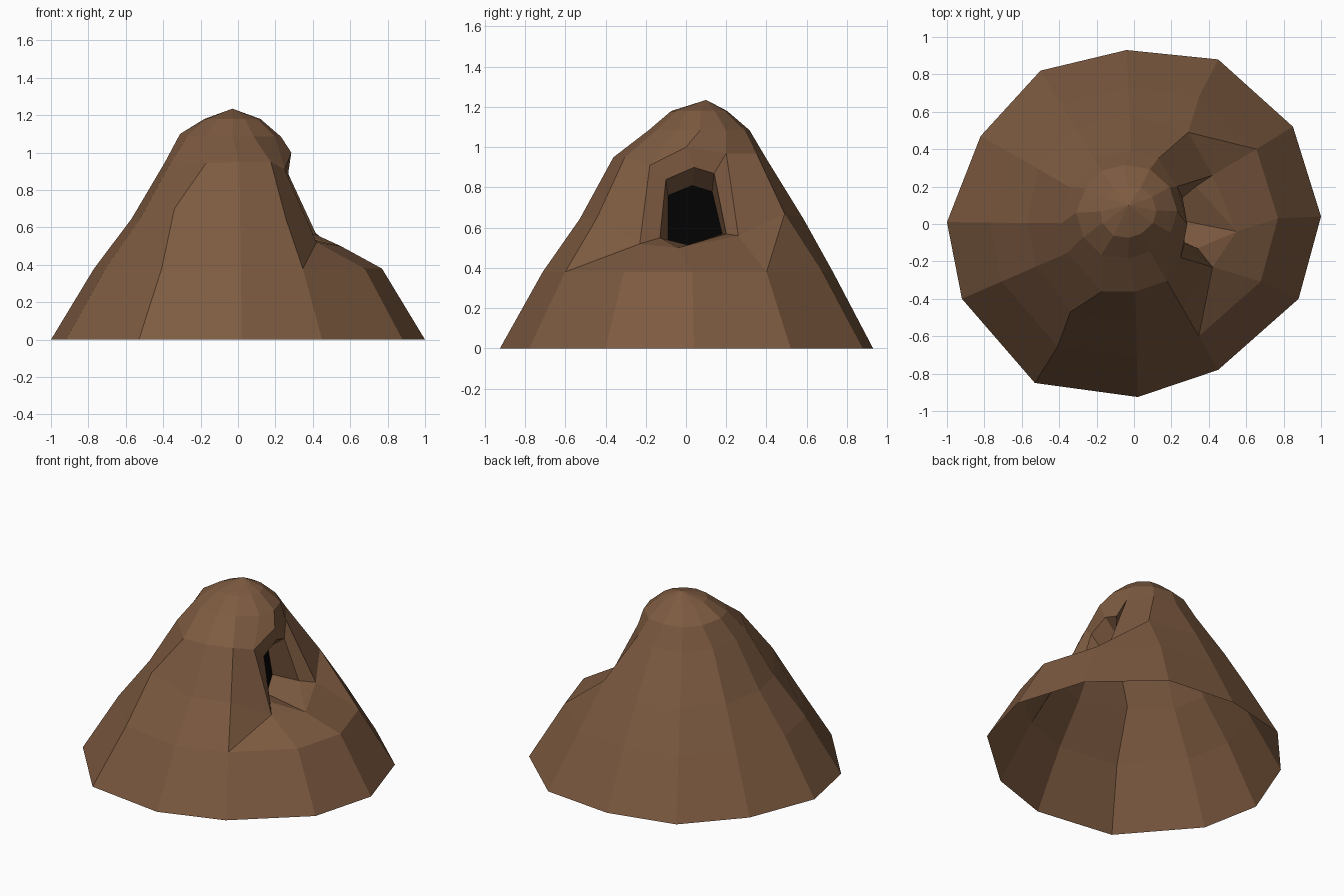
import bpy, bmesh

if "Cube" in bpy.data.objects:
    bpy.data.objects.remove(bpy.data.objects["Cube"])


def material(name, rgb):
    m = bpy.data.materials.new(name)
    m.diffuse_color = (*rgb, 1)
    m.use_nodes = True
    m.node_tree.nodes["Principled BSDF"].inputs["Base Color"].default_value = m.diffuse_color
    return m


def finish(bm, name, mat):
    me = bpy.data.meshes.new(name)
    bm.to_mesh(me)
    bm.free()
    me.materials.append(mat)
    ob = bpy.data.objects.new(name, me)
    bpy.context.collection.objects.link(ob)
    return ob


earth = material("earth", (0.205, 0.103, 0.052))
dark = material("dark", (0.001, 0.001, 0.001))

# Irregular twelve-sided footprint, counter-clockwise from +x
base = [(1, .04), (.85, .52), (.45, .88), (-.04, .93), (-.5, .82), (-.82, .47),
        (-1, .01), (-.92, -.4), (-.53, -.85), (.02, -.925), (.45, -.78), (.88, -.4)]
# Each level: scale, centre x, centre y, height
levels = [(1, 0, 0, 0), (.77, 0, 0, .38), (.57, 0, 0, .645),
          (.39, 0, 0, .95), (.265, -.035, .06, 1.085), (.15, -.03, .065, 1.18)]
bm = bmesh.new()
r = [[bm.verts.new((cx + s * x, cy + s * y, z)) for x, y in base]
     for s, cx, cy, z in levels]
peak = bm.verts.new((-.03, .1, 1.235))

# Fuller back slope and hand-placed irregular corners
for k, f in ((1, 1.02), (2, 1.1), (3, 1.09), (4, 1.03)):
    for i in (3, 4, 5):
        r[k][i].co.x *= f
        r[k][i].co.y *= f
for k, i, p in [(2, 8, (-.34, -.47, .70)), (3, 8, (-.17, -.36, .945)),
                (2, 2, (.29, .49, .67)), (3, 2, (.13, .35, .97)),
                (4, 7, (-.27, -.07, 1.09)), (4, 6, (-.31, .06, 1.1))]:
    r[k][i].co = p


def face(*vs):
    bm.faces.new(vs)


# Mound shell, leaving the den side open between columns 10 and 2
for k in range(5):
    for i in range(12):
        if k in (1, 2, 3) and i in (10, 11, 0, 1):
            continue
        j = (i + 1) % 12
        face(r[k][i], r[k][j], r[k + 1][j], r[k + 1][i])
for i in range(12):
    face(r[5][i], r[5][(i + 1) % 12], peak)

# Recessed porch: outer arch, inner doorway arch, throat
V = bm.verts.new
outer = [V(p) for p in [(.42, -.23, .52), (.25, -.18, .91), (.285, 0, 1.0),
                        (.23, .2, .97), (.42, .26, .56)]]
inner = [V(p) for p in [(.34, -.13, .55), (.27, -.1, .84), (.27, .04, .9),
                        (.26, .14, .87), (.33, .2, .57)]]
throat_pts = [(.25, -.09, .54), (.2, -.09, .76), (.17, .03, .81),
              (.14, .13, .78), (.14, .18, .57), (.2, .03, .51)]
throat = [V(p) for p in throat_pts]
sill = V((.55, -.04, .5))
L, LT, T, RT, R = outer
for i in range(4):
    face(outer[i], outer[i + 1], inner[i + 1], inner[i])
    face(inner[i], inner[i + 1], throat[i + 1], throat[i])

# Porch floor
face(r[1][10], r[1][11], L)
face(r[1][11], r[1][0], sill, L)
face(r[1][0], r[1][1], R, sill)
face(L, sill, inner[0])
face(sill, R, inner[4])
face(inner[0], sill, throat[5], throat[0])
face(sill, inner[4], throat[4], throat[5])
# Porch side walls
face(r[1][10], L, r[2][10])
face(r[2][10], L, LT, r[3][10])
face(r[1][1], r[1][2], r[2][2])
face(r[1][1], r[2][2], R)
face(R, r[2][2], r[3][2], RT)
# Brow above the doorway
face(r[3][10], LT, r[4][11], r[4][10])
face(LT, T, r[4][0], r[4][11])
face(T, RT, r[4][1], r[4][0])
face(RT, r[3][2], r[4][2], r[4][1])
bmesh.ops.recalc_face_normals(bm, faces=bm.faces)
finish(bm, "mound", earth)

# Black den opening
bm = bmesh.new()
f = bm.faces.new([bm.verts.new(p) for p in throat_pts])
f.normal_update()
if f.normal.x < 0:
    f.normal_flip()
finish(bm, "den_opening", dark)
